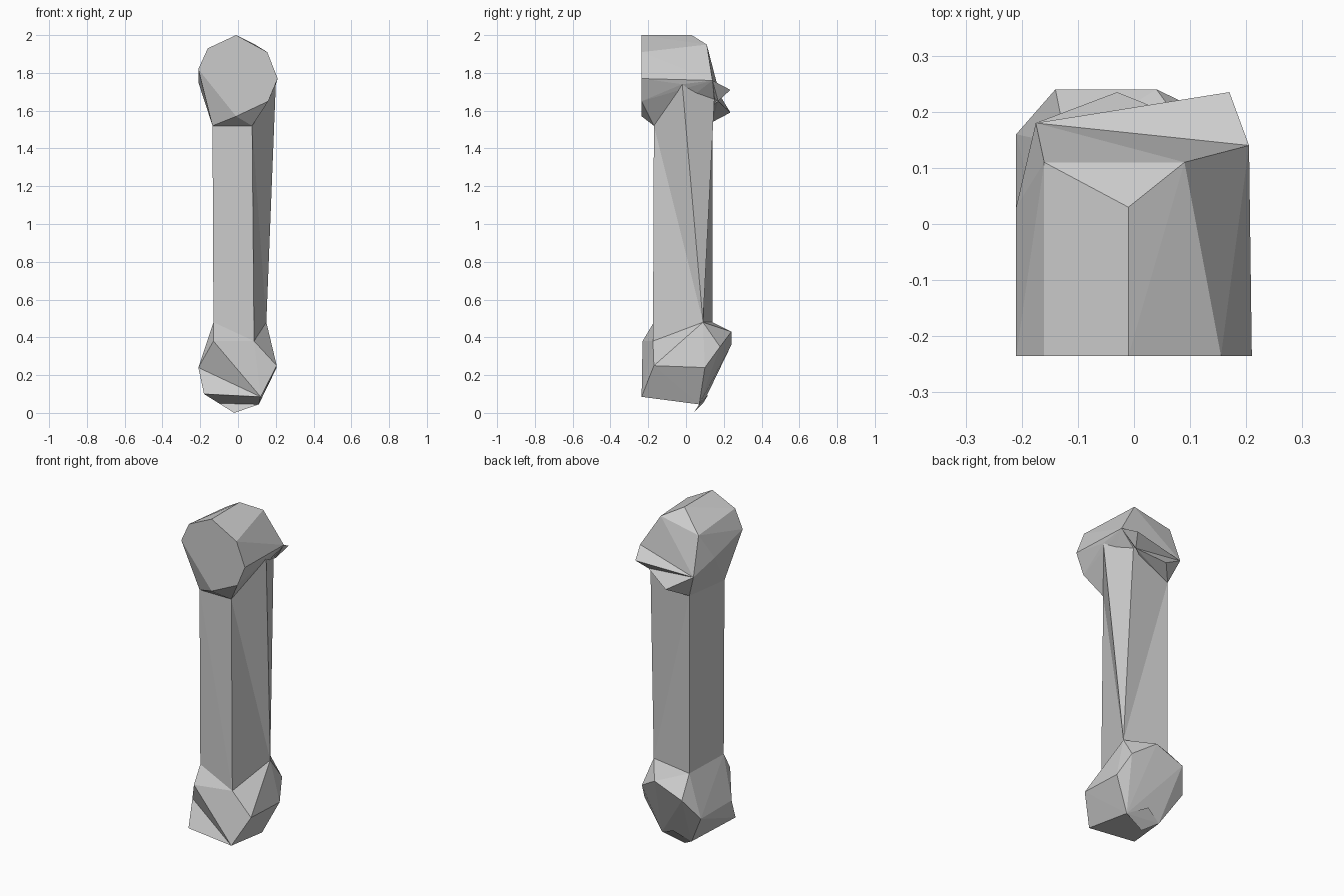
import bpy
import bmesh

default_cube = bpy.data.objects.get("Cube")
if default_cube:
    bpy.data.objects.remove(default_cube, do_unlink=True)


def make_material(name, colour):
    material = bpy.data.materials.new(name)
    material.use_nodes = True
    material.diffuse_color = colour
    material.node_tree.nodes["Principled BSDF"].inputs["Base Color"].default_value = colour
    return material


bone_grey = make_material("bone grey", (0.6, 0.6, 0.6, 1))


def faceted_part(name, corners):
    """Wrap a flat-shaded low-poly skin around a few corner points."""
    bm = bmesh.new()
    for corner in corners:
        bm.verts.new(corner)
    hull = bmesh.ops.convex_hull(bm, input=bm.verts[:])
    unused = [v for v in hull["geom_interior"] if isinstance(v, bmesh.types.BMVert)]
    bmesh.ops.delete(bm, geom=unused, context="VERTS")
    bmesh.ops.recalc_face_normals(bm, faces=bm.faces[:])
    mesh = bpy.data.meshes.new(name)
    bm.to_mesh(mesh)
    bm.free()
    mesh.materials.append(bone_grey)
    part = bpy.data.objects.new(name, mesh)
    bpy.context.collection.objects.link(part)
    return part


def at_depth(y, profile):
    """Place a front-facing (x, z) profile at one depth."""
    return [(x, y, z) for x, z in profile]


# Shaft: a straight column with a wedge tapering down its left side
top_front = at_depth(-0.17, [(-0.135, 1.52), (0.075, 1.52)])
top_back = (-0.12, 0.14, 1.54)
wedge_top = [(0.2, -0.02, 1.74), (0.13, 0.15, 1.66)]
wedge_tip = (0.15, 0.09, 0.48)
shaft_bottom = [(-0.13, -0.17, 0.48), (0.085, -0.175, 0.38), wedge_tip, (-0.12, 0.14, 0.48)]
faceted_part("shaft", top_front + [top_back] + shaft_bottom)
faceted_part("shaft_wedge", wedge_top + [wedge_tip, top_front[1], top_back])

# Upper knob: flat front disc, sloping back
front_disc = at_depth(-0.235, [(-0.01, 2), (0.155, 1.91), (0.21, 1.77), (0.16, 1.65),
                               (-0.01, 1.57), (-0.21, 1.82), (-0.16, 1.93)])
ridge_end = (-0.175, 0.18, 1.68)
ridge_side = (0.205, 0.14, 1.76)
crown = [(-0.01, 0.03, 2), (0.09, 0.11, 1.95), (-0.16, 0.11, 1.9), (-0.21, 0.03, 1.75)]
faceted_part("upper_knob", front_disc + crown + top_front + wedge_top
             + [top_back, ridge_end, ridge_side])

# Two pointed ridges on the back with a notch between them
notch = (0.13, 0.17, 1.65)
faceted_part("upper_ridge", [ridge_end, ridge_side, notch, (0.17, 0.235, 1.71), (0.09, 0.1, 1.7)])
faceted_part("lower_ridge", [ridge_end, notch, (-0.03, 0.235, 1.59), top_back, (0, 0.1, 1.6)])

# Lower knob
front_tip = (0.12, -0.235, 0.085)
right_corner = (-0.21, -0.13, 0.24)
knob_front = [(-0.13, -0.23, 0.38), front_tip, right_corner, (0.205, -0.17, 0.25)]
back_corner = (-0.21, 0.16, 0.24)
knob_back = [(0.205, 0.1, 0.24), (0.165, 0.18, 0.35), (0.04, 0.24, 0.43),
             (-0.14, 0.24, 0.36), back_corner]
knob_base = [(0.11, 0.07, 0.045), (-0.1, 0.09, 0.05)]
faceted_part("lower_knob", shaft_bottom + knob_front + knob_back + knob_base)

# Jutting lip at the front of the lower knob and a small spur beneath it
faceted_part("lower_lip", knob_base + [front_tip, right_corner, back_corner,
                                       (-0.18, -0.21, 0.1), (0, 0, 0.2)])
faceted_part("lower_spur", knob_base + [(-0.02, 0.04, 0), (0, 0.12, 0.1)])
